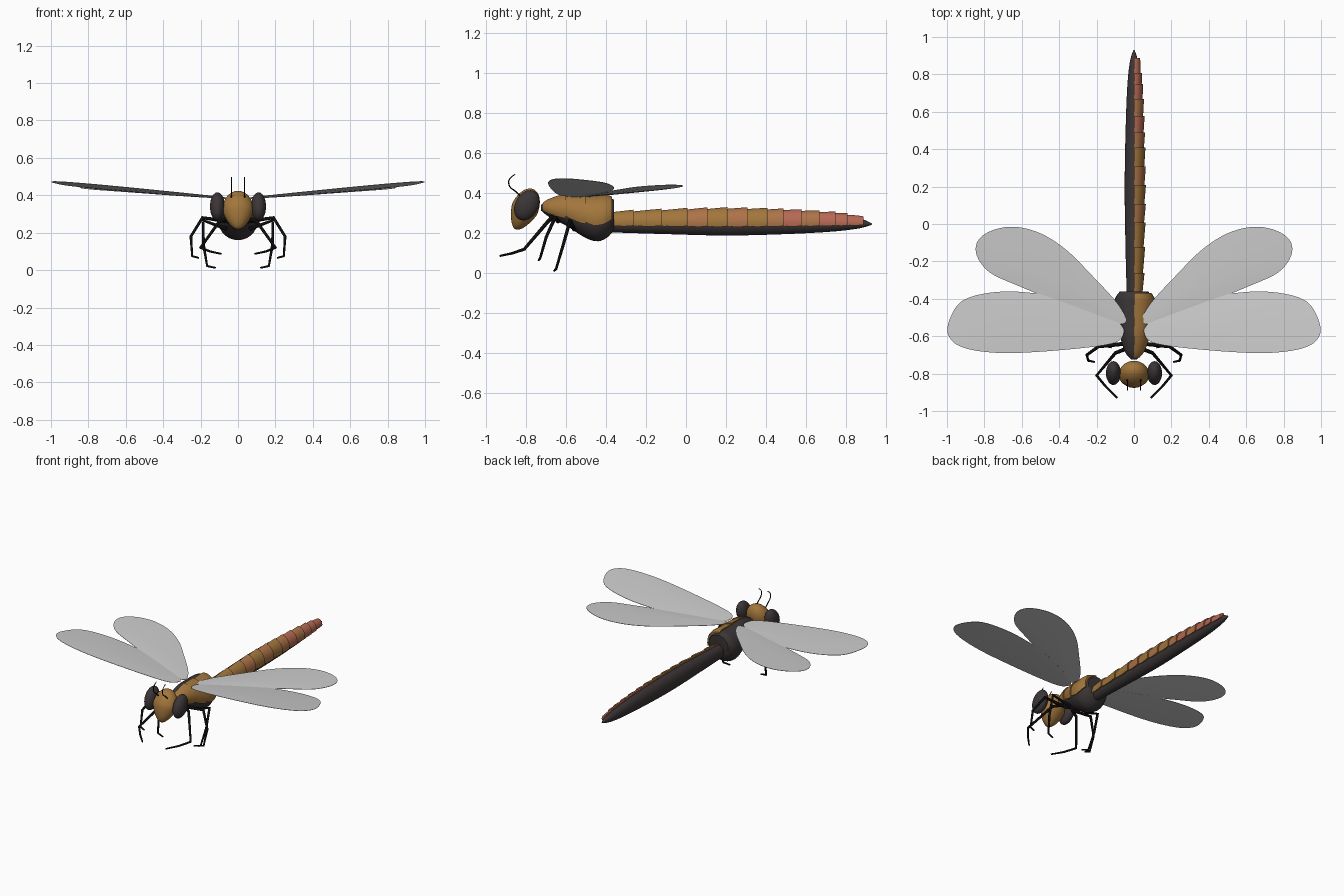
import bpy, bmesh, math
from mathutils import Vector, Matrix

if "Cube" in bpy.data.objects:
    bpy.data.objects.remove(bpy.data.objects["Cube"])


def mat(name, rgb):
    m = bpy.data.materials.new(name)
    m.diffuse_color = (*rgb, 1)
    m.use_nodes = True
    m.node_tree.nodes["Principled BSDF"].inputs["Base Color"].default_value = m.diffuse_color
    return m


DARK = mat("dark shell", (.045, .036, .037))
BROWN = mat("golden brown", (.36, .18, .045))
RUST = mat("rust brown", (.41, .17, .065))
RED = mat("salmon red", (.46, .14, .085))
BLACK = mat("leg black", (.004, .004, .004))
WING = mat("wing grey", (.6, .6, .6))


def finish(bm, name, material, smooth=True):
    bmesh.ops.recalc_face_normals(bm, faces=bm.faces)
    me = bpy.data.meshes.new(name)
    bm.to_mesh(me)
    bm.free()
    ob = bpy.data.objects.new(name, me)
    bpy.context.collection.objects.link(ob)
    me.materials.append(material)
    if smooth:
        bpy.ops.object.select_all(action='DESELECT')
        ob.select_set(True)
        bpy.context.view_layer.objects.active = ob
        bpy.ops.object.shade_smooth_by_angle(angle=math.radians(45))
    return ob


def sample(profile, y):
    """Smoothly interpolated (z centre, x radius, z radius) at y."""
    y = min(max(y, profile[0][0]), profile[-1][0])
    for i in range(len(profile) - 1):
        a, b = profile[i], profile[i + 1]
        if y <= b[0]:
            p, n = profile[max(i - 1, 0)], profile[min(i + 2, len(profile) - 1)]
            h = b[0] - a[0]
            t = (y - a[0]) / h
            out = []
            for k in (1, 2, 3):
                m0 = (b[k] - p[k]) / (b[0] - p[0]) * h
                m1 = (n[k] - a[k]) / (n[0] - a[0]) * h
                out.append((2*t**3 - 3*t*t + 1) * a[k] + (t**3 - 2*t*t + t) * m0
                           + (3*t*t - 2*t**3) * b[k] + (t**3 - t*t) * m1)
            return out


def grid(bm, rows, closed=False):
    vs = [[bm.verts.new(p) for p in r] for r in rows]
    n = len(vs[0])
    for r, s in zip(vs, vs[1:]):
        for j in range(n if closed else n - 1):
            k = (j + 1) % n
            bm.faces.new((r[j], r[k], s[k], s[j]))
    return vs


def ring(profile, y, grow, a0, a1, n):
    zc, rx, rz = sample(profile, y)
    return [(max(rx + grow, .001) * math.cos(a), y, zc + max(rz + grow, .001) * math.sin(a))
            for a in (a0 + (a1 - a0) * i / n for i in range(n + 1))]


def body(name, profile, steps):
    y0, y1 = profile[0][0], profile[-1][0]
    bm = bmesh.new()
    rows = [ring(profile, y0 + (y1 - y0) * i / steps, 0, 0, math.tau, 28)[:-1]
            for i in range(steps + 1)]
    vs = grid(bm, rows, True)
    bm.faces.new(vs[0])
    bm.faces.new(vs[-1])
    finish(bm, name, DARK)


def plate(name, profile, y0, y1, low, flare, material):
    """Curved half-shell on the right side, flaring toward its rear edge."""
    inner, outer = [], []
    for i in range(7):
        t = i / 6
        y = y0 + (y1 - y0) * t
        a = math.radians(low + 9 * (1 - math.sin(math.pi * min(t * .7 + .15, 1))))
        g = flare[0] + (flare[1] - flare[0]) * t
        outer.append(ring(profile, y, g, a, math.pi / 2, 12))
        inner.append(ring(profile, y, -.004, a, math.pi / 2, 12))
    bm = bmesh.new()
    o, n = grid(bm, outer), grid(bm, inner)
    rim = lambda g: g[0] + [r[-1] for r in g[1:]] + g[-1][-2::-1] + [r[0] for r in g[-2:0:-1]]
    ro, ri = rim(o), rim(n)
    for j in range(len(ro)):
        k = (j + 1) % len(ro)
        bm.faces.new((ro[j], ro[k], ri[k], ri[j]))
    finish(bm, name, material)


# Abdomen and thorax cores: y, z centre, x radius, z radius
ABDOMEN = [(-.42, .252, .038, .046), (-.1, .253, .046, .057), (.2, .253, .05, .064),
           (.5, .253, .045, .057), (.75, .252, .035, .042), (.88, .25, .02, .023),
           (.93, .246, .003, .003)]
THORAX = [(-.725, .328, .015, .015), (-.69, .325, .045, .04), (-.6, .313, .075, .075),
          (-.5, .281, .1, .105), (-.44, .272, .108, .112), (-.39, .282, .098, .1),
          (-.36, .292, .075, .075)]
body("abdomen", ABDOMEN, 48)
body("thorax", THORAX, 28)

# Overlapping back plates, right side only
cuts = [-.38, -.27, -.13, 0, .1, .2, .3, .4, .48, .57, .66, .74, .8, .88]
tones = [BROWN, BROWN, BROWN, RUST, BROWN, RUST, BROWN, RUST, RED, RUST, RED, RED, RED]
for i, m in enumerate(tones):
    plate(f"abdomen_plate_{i + 1}", ABDOMEN, cuts[i], cuts[i + 1] + .008, -17, (.005, .014), m)
tcuts = [(-.715, -.6, -32), (-.61, -.5, -22), (-.51, -.37, -16)]
for i, (a, b, low) in enumerate(tcuts):
    plate(f"thorax_plate_{i + 1}", THORAX, a, b, low, (.004, .011), BROWN)


def ball(name, loc, radii, tilt, material, taper=0):
    bm = bmesh.new()
    bmesh.ops.create_uvsphere(bm, u_segments=32, v_segments=20, radius=1)
    for v in bm.verts:
        if v.co.z < 0:
            v.co.x *= 1 + taper * v.co.z
            v.co.y *= 1 + taper * v.co.z
    bm.transform(Matrix.Translation(loc) @ Matrix.Rotation(math.radians(tilt), 4, 'X')
                 @ Matrix.Diagonal((*radii, 1)))
    finish(bm, name, material)


# Head narrowing to the mouth
ball("head", (0, -.808, .32), (.083, .068, .11), -24, BROWN, .3)


def tube(name, pts, r, tip, smooth=False):
    cu = bpy.data.curves.new(name, 'CURVE')
    cu.dimensions = '3D'
    cu.bevel_depth = r
    cu.bevel_resolution = 2
    cu.use_fill_caps = True
    sp = cu.splines.new('NURBS' if smooth else 'POLY')
    sp.points.add(len(pts) - 1)
    for i, p in enumerate(pts):
        sp.points[i].co = (*p, 1)
        sp.points[i].radius = 1 + (tip - 1) * i / (len(pts) - 1)
    if smooth:
        sp.use_endpoint_u = True
        sp.order_u = 3
    cu.materials.append(BLACK)
    bpy.context.collection.objects.link(bpy.data.objects.new(name, cu))


def wing(name, side, outline, plane):
    a, b, c = plane
    pts, n = [], len(outline)
    for i in range(n):
        p = [Vector(outline[(i + k) % n]) for k in (-1, 0, 1, 2)]
        for s in range(5):
            t = s / 5
            pts.append(.5 * (2*p[1] + (p[2] - p[0]) * t + (2*p[0] - 5*p[1] + 4*p[2] - p[3]) * t*t
                             + (3*p[1] - p[0] - 3*p[2] + p[3]) * t**3))
    mid = sum(pts, Vector((0, 0))) / len(pts)
    bm = bmesh.new()
    loops = {}
    for sgn in (1, -1):
        rows = []
        for f in (1, .7, .35):
            q = [mid + (p - mid) * f for p in pts]
            h = .001 + .004 * (1 - f * f)
            rows.append([(side * v.x, v.y, a + b * v.x + c * v.y + sgn * h) for v in q])
        vs = grid(bm, rows, True)
        bm.faces.new(vs[-1])
        loops[sgn] = vs[0]
    for j in range(len(pts)):
        k = (j + 1) % len(pts)
        bm.faces.new((loops[1][j], loops[1][k], loops[-1][k], loops[-1][j]))
    finish(bm, name, WING)


FORE = [(.055, -.585), (.12, -.64), (.4, -.675), (.7, -.69), (.9, -.665), (.985, -.61),
        (.992, -.53), (.93, -.42), (.8, -.372), (.62, -.362), (.4, -.395), (.2, -.47), (.08, -.53)]
HIND = [(.045, -.5), (.07, -.535), (.2, -.495), (.4, -.42), (.62, -.33), (.77, -.26), (.84, -.17),
        (.835, -.09), (.76, -.035), (.64, -.015), (.5, -.05), (.36, -.14), (.22, -.28), (.1, -.41)]
LEGS = {
    "front_leg": [(.05, -.67, .28), (.1, -.69, .26), (.2, -.81, .12), (.15, -.87, .1), (.09, -.93, .087)],
    "middle_leg": [(.05, -.64, .26), (.19, -.655, .28), (.252, -.7, .18), (.245, -.73, .075), (.21, -.738, .065)],
    "hind_leg": [(.06, -.56, .22), (.185, -.58, .265), (.185, -.615, .14), (.165, -.65, .022), (.12, -.66, .012)],
}

# Mirrored eyes, antennae, wings and legs
for s, tag in ((1, "right"), (-1, "left")):
    ball(f"{tag}_eye", (s * .11, -.797, .34), (.04, .058, .08), -28, DARK)
    tube(f"{tag}_antenna", [(s * .035, y, z) for y, z in
         ((-.82, .375), (-.85, .41), (-.885, .43), (-.89, .475), (-.855, .495))], .004, .6, True)
    wing(f"{tag}_fore_wing", s, FORE, (.337, .0943, -.0726))
    wing(f"{tag}_hind_wing", s, HIND, (.405, .05, .05))
    for part, path in LEGS.items():
        tube(f"{tag}_{part}", [(s * x, y, z) for x, y, z in path], .011, .45)
